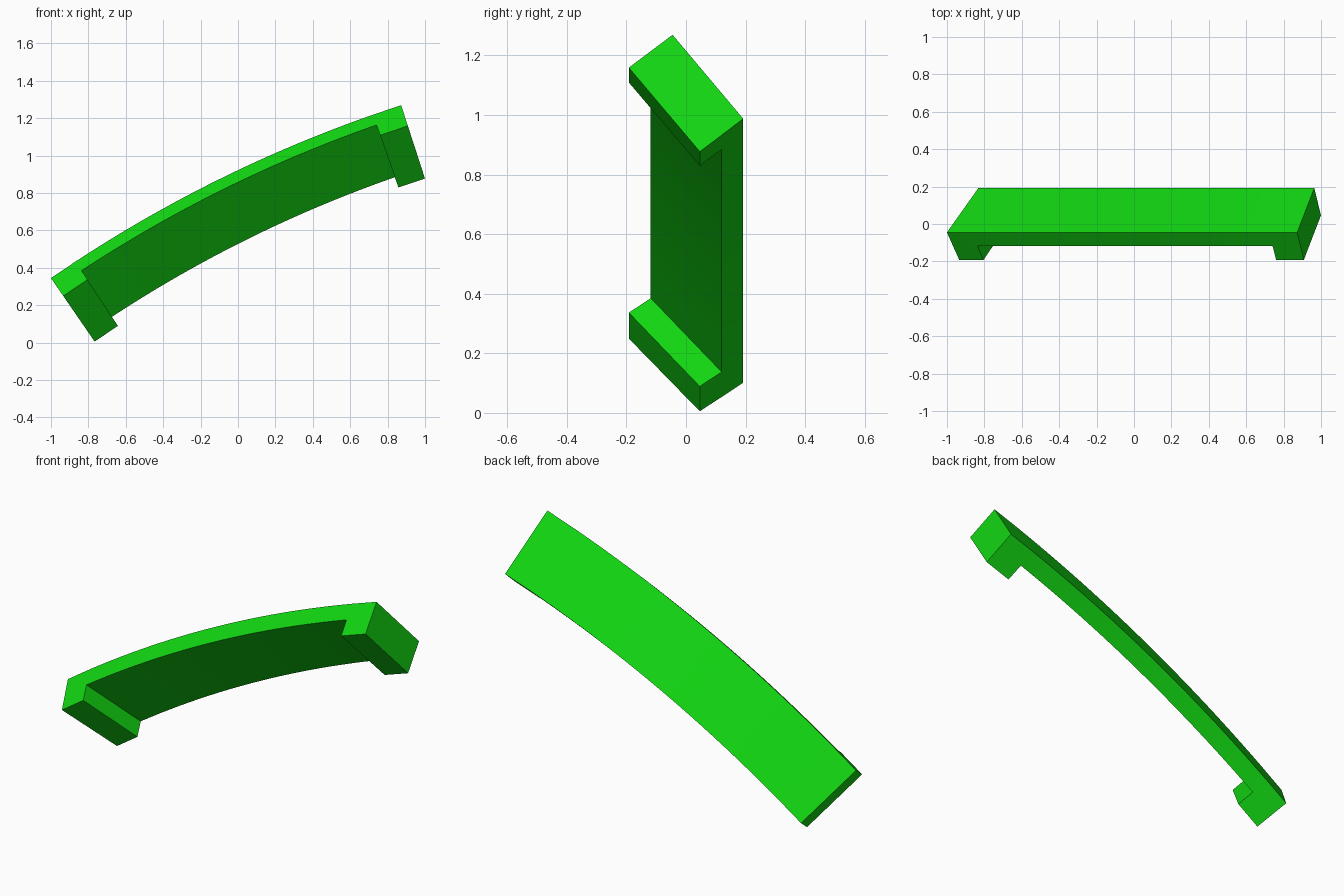
import bpy, bmesh, math
from mathutils import Vector

cube = bpy.data.objects.get("Cube")
if cube:
    bpy.data.objects.remove(cube, do_unlink=True)

# Arc lies in planes of constant y, around this centre
CENTRE = Vector((3.1115, 0, -5.6265))
RADIUS = 7.25
MID, HALF = math.radians(26.27), math.radians(8.28)   # angles left of vertical
FOOT = 0.0219                                         # angular width of a foot
STEPS = 24

# Tilted cross-section as (radius offset, y): top back, top front, bottom front, bottom back
SECTION = [(0, -0.045), (-0.058, -0.1185), (-0.354, 0.1195), (-0.296, 0.192)]
FOOT_DEPTH = (-0.058, -0.0733)


def radial(angle):
    return Vector((-math.sin(angle), 0, math.cos(angle)))


def swept(angle, dr, y):
    return CENTRE + radial(angle) * (RADIUS + dr) + Vector((0, y, 0))


# Green plastic
green = bpy.data.materials.new("bright green")
green.use_nodes = True
colour = (0.006, 0.68, 0.006, 1)
green.diffuse_color = colour
green.node_tree.nodes["Principled BSDF"].inputs["Base Color"].default_value = colour

# Curved bar: sweep the section, with extra rings where the feet begin
inner = HALF - FOOT
angles = [MID + HALF]
angles += [MID + inner - 2 * inner * i / STEPS for i in range(STEPS + 1)]
angles.append(MID - HALF)

bm = bmesh.new()
rings = [[bm.verts.new(swept(a, *p)) for p in SECTION] for a in angles]
front_faces = []
for r0, r1 in zip(rings, rings[1:]):
    for k in range(4):
        j = (k + 1) % 4
        face = bm.faces.new((r0[k], r0[j], r1[j], r1[k]))
        if k == 1:
            front_faces.append(face)
bm.faces.new(rings[0])
bm.faces.new(rings[-1])

# Feet: pull the front face of each end segment forward
for face in (front_faces[0], front_faces[-1]):
    result = bmesh.ops.extrude_face_region(bm, geom=[face])
    for v in [g for g in result["geom"] if isinstance(g, bmesh.types.BMVert)]:
        out = v.co - CENTRE
        out.y = 0
        v.co += out.normalized() * FOOT_DEPTH[0] + Vector((0, FOOT_DEPTH[1], 0))
    if face.is_valid:
        bm.faces.remove(face)

bmesh.ops.recalc_face_normals(bm, faces=bm.faces)
mesh = bpy.data.meshes.new("curved_handle")
bm.to_mesh(mesh)
bm.free()
mesh.materials.append(green)
handle = bpy.data.objects.new("curved_handle", mesh)
bpy.context.collection.objects.link(handle)

# Smooth along the arc, crisp at the corners
bpy.ops.object.select_all(action="DESELECT")
handle.select_set(True)
bpy.context.view_layer.objects.active = handle
bpy.ops.object.shade_smooth_by_angle(angle=math.radians(30))
